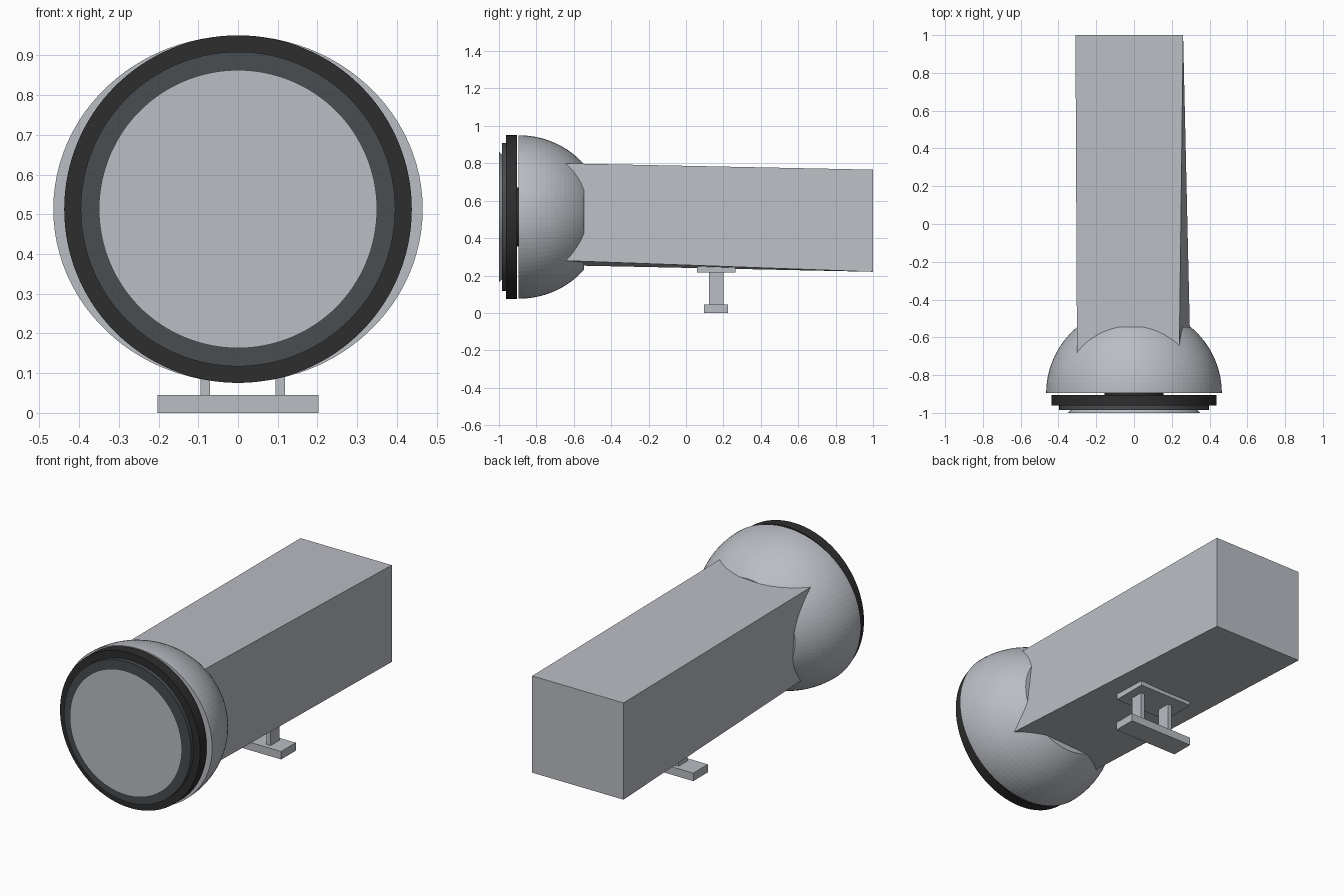
import bpy, bmesh, math
from mathutils import Vector

old = bpy.data.objects.get("Cube")
if old:
    bpy.data.objects.remove(old, do_unlink=True)


def material(name, rgb):
    m = bpy.data.materials.new(name)
    m.use_nodes = True
    m.diffuse_color = (*rgb, 1)
    m.node_tree.nodes["Principled BSDF"].inputs["Base Color"].default_value = (*rgb, 1)
    return m


GREY = material("light_grey", (0.49, 0.51, 0.55))
SLATE = material("slate_grey", (0.065, 0.074, 0.083))
BLACK = material("soft_black", (0.027, 0.027, 0.027))
AXIS_Z = 0.513


def add(name, bm, mat, smooth=False):
    bmesh.ops.recalc_face_normals(bm, faces=bm.faces)
    me = bpy.data.meshes.new(name)
    bm.to_mesh(me)
    bm.free()
    me.materials.append(mat)
    ob = bpy.data.objects.new(name, me)
    bpy.context.collection.objects.link(ob)
    if smooth:
        bpy.ops.object.select_all(action='DESELECT')
        ob.select_set(True)
        bpy.context.view_layer.objects.active = ob
        bpy.ops.object.shade_smooth_by_angle(angle=math.radians(30))
    return ob


def lathe(name, profile, mat, segments=96, smooth=False):
    """Closed solid through (y, x radius, z radius) rings along the y axis."""
    bm = bmesh.new()
    rings = []
    for y, rx, rz in profile:
        angles = [math.tau * i / segments for i in range(segments)]
        rings.append([bm.verts.new((rx * math.cos(a), y, AXIS_Z + rz * math.sin(a)))
                      for a in angles])
    for a, b in zip(rings, rings[1:]):
        for i in range(segments):
            j = (i + 1) % segments
            bm.faces.new((a[i], a[j], b[j], b[i]))
    bm.faces.new(rings[0])
    bm.faces.new(rings[-1])
    return add(name, bm, mat, smooth)


def box(name, low, high, mat):
    bm = bmesh.new()
    bmesh.ops.create_cube(bm, size=1)
    low, high = Vector(low), Vector(high)
    for v in bm.verts:
        v.co = (low + high) / 2 + v.co * (high - low)
    return add(name, bm, mat)


# Tube body: rectangular at the back, slightly twisted towards the front
def ring_at(front, back, t):
    return [Vector(f).lerp(Vector(b), t) for f, b in zip(front, back)]


front = [(-0.27, -0.66, 0.255), (0.298, -0.66, 0.28), (0.24, -0.66, 0.80), (-0.302, -0.66, 0.775)]
back = [(-0.31, 1, 0.22), (0.26, 1, 0.22), (0.26, 1, 0.766), (-0.31, 1, 0.766)]
bm = bmesh.new()
a = [bm.verts.new(p) for p in ring_at(front, back, -0.08)]
b = [bm.verts.new(p) for p in back]
bm.faces.new(a)
bm.faces.new(b)
for i in range(4):
    j = (i + 1) % 4
    bm.faces.new((a[i], a[j], b[j], b[i]))
add("body", bm, GREY)

# Flared dome: a truncated ellipsoid, a little wider than it is tall
RINGS = 14
dome = []
for i in range(RINGS + 1):
    t = math.asin(0.765) * i / RINGS
    dome.append((-0.895 + 0.458 * math.sin(t), 0.465 * math.cos(t), 0.437 * math.cos(t)))
lathe("dome", dome, GREY)

# Front assembly: neck, rim, bezel and lens
for name, y0, r0, y1, r1, mat in (
        ("neck", -0.91, 0.157, -0.885, 0.157, BLACK),
        ("rim", -0.962, 0.4375, -0.904, 0.4375, BLACK),
        ("bezel", -0.985, 0.396, -0.955, 0.396, SLATE),
        ("lens", -1.0, 0.35, -0.98, 0.33, GREY)):
    lathe(name, [(y0, r0, r0), (y1, r1, r1)], mat, 128, True)

# Mount under the body
box("mount_plate", (-0.17, 0.06, 0.215), (0.17, 0.265, 0.25), GREY)
box("mount_foot", (-0.203, 0.095, 0), (0.203, 0.225, 0.045), GREY)
for name, x in (("mount_post_right", -0.082), ("mount_post_left", 0.106)):
    box(name, (x - 0.012, 0.122, 0.04), (x + 0.012, 0.2, 0.22), GREY)
